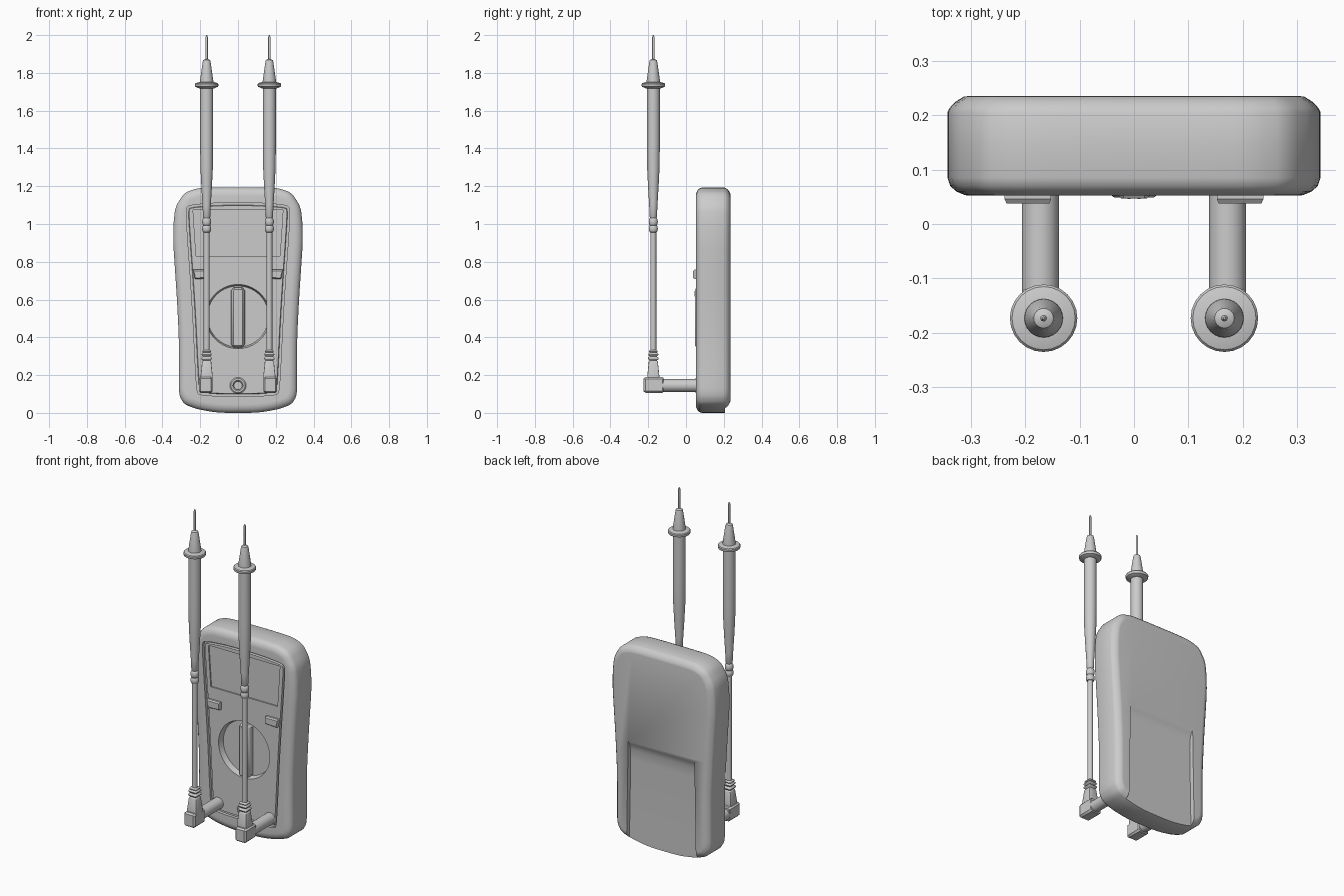
import bpy, bmesh, math
from mathutils import Vector

if "Cube" in bpy.data.objects:
    bpy.data.objects.remove(bpy.data.objects["Cube"])


def loft(name, rings):
    """Skin a list of equal-length closed rings and cap both ends."""
    bm = bmesh.new()
    vs = [[bm.verts.new(p) for p in r] for r in rings]
    n = len(rings[0])
    for a, b in zip(vs, vs[1:]):
        for i in range(n):
            j = (i + 1) % n
            bm.faces.new((a[i], a[j], b[j], b[i]))
    bm.faces.new(vs[0])
    bm.faces.new(vs[-1])
    bmesh.ops.recalc_face_normals(bm, faces=bm.faces)
    me = bpy.data.meshes.new(name)
    bm.to_mesh(me)
    bm.free()
    ob = bpy.data.objects.new(name, me)
    bpy.context.collection.objects.link(ob)
    return ob


def mirrored(half):
    """Half outline (bottom to top, x > 0) to a full closed outline."""
    return half + [(-x, z) for x, z in reversed(half)]


def chaikin(pts, times=1):
    for _ in range(times):
        out = []
        for p, q in zip(pts, pts[1:] + pts[:1]):
            out += [(.8 * p[0] + .2 * q[0], .8 * p[1] + .2 * q[1]),
                    (.2 * p[0] + .8 * q[0], .2 * p[1] + .8 * q[1])]
        pts = out
    return pts


def inset(pts, d):
    """Move a counter-clockwise outline inwards by d."""
    out = []
    for i, p in enumerate(pts):
        t = Vector(pts[(i + 1) % len(pts)]) - Vector(pts[i - 1])
        t.normalize()
        out.append((p[0] - t.y * d, p[1] + t.x * d))
    return out


def layers(name, pts, steps):
    """Stack an outline in the xz plane; steps are (inset, y)."""
    return loft(name, [[(x, y, z) for x, z in inset(pts, d)] for d, y in steps])


def circle(cx, cz, r, n=40):
    return [(cx + r * math.cos(2 * math.pi * i / n), cz + r * math.sin(2 * math.pi * i / n))
            for i in range(n)]


def upright(name, cx, cy, prof, n=24, turn=0.0):
    """Stack rings of (radius, z) around a vertical axis."""
    return loft(name, [[(cx + r * math.cos(turn + 2 * math.pi * i / n),
                         cy + r * math.sin(turn + 2 * math.pi * i / n), z)
                        for i in range(n)] for r, z in prof])


def apply_mod(ob, kind, **settings):
    m = ob.modifiers.new(kind, kind)
    for k, v in settings.items():
        setattr(m, k, v)
    bpy.context.view_layer.objects.active = ob
    bpy.ops.object.modifier_apply(modifier=m.name)


def cut(ob, cutter):
    apply_mod(ob, 'BOOLEAN', operation='DIFFERENCE', object=cutter, solver='EXACT')
    bpy.data.objects.remove(cutter)


# Case with rounded rim
case_outline = chaikin(mirrored([
    (.10, .0), (.21, .018), (.285, .045), (.313, .095), (.312, .22), (.313, .40), (.323, .60),
    (.335, .78), (.343, .90), (.342, 1.0), (.332, 1.09), (.285, 1.165), (.215, 1.19), (.12, 1.193)]), 2)
case = layers("case", case_outline, [
    (.045, .052), (.032, .053), (.016, .060), (.005, .070), (0, .085), (0, .145), (0, .205),
    (.004, .213), (.014, .224), (.03, .234), (.04, .235)])

# Front panel in a shallow well, with a groove around it
panel_outline = chaikin(mirrored([
    (.10, .088), (.195, .095), (.217, .105), (.226, .25), (.238, .50), (.252, .72), (.265, .90),
    (.275, 1.06), (.268, 1.092), (.235, 1.102), (.10, 1.112)]))
cut(case, layers("well_cutter", panel_outline, [(0, .0), (0, .10)]))
panel = layers("front_panel", panel_outline, [
    (-.003, .115), (-.003, .070), (.012, .070), (.015, .058)])

# Display recess, dial recess and centre socket hole
display = [(-.222, .83), (.222, .83), (.238, 1.075), (-.238, 1.075)]
cut(panel, layers("display_cutter", display, [(0, .03), (0, .066)]))
cut(panel, layers("dial_cutter", circle(0, .51, .168), [(-.004, .05), (.006, .092)]))
cut(panel, layers("socket_cutter", circle(0, .145, .022), [(0, .03), (0, .105)]))

# Rotary selector bar with pointer marks
bar = mirrored([(.022, .345), (.036, .362), (.036, .648), (.022, .665)])
layers("selector_knob", bar, [(0, .10), (0, .075), (.006, .054), (.012, .047)])
for s in (-1, 1):
    mark = [(s * .009 + x, z) for x, z in ((-.003, .615), (.003, .615), (.003, .645), (-.003, .645))]
    layers("pointer_mark", mark, [(0, .05), (0, .0455)])

# Centre socket collar
loft("centre_socket", [[(x, y, z) for x, z in circle(0, .145, r, 24)] for r, y in
     ((.043, .07), (.043, .054), (.037, .049), (.028, .049), (.022, .056), (.022, .09))])

# Kickstand hollow on the back
hollow = [(.27, .63), (.236, .615), (.222, .595), (.212, .56), (.208, .50),
          (.208, .10), (.206, -.03), (.27, -.03)]
cut(case, loft("stand_cutter", [[(s * (.22 + .018 * max(0, .6 - z)), y, z) for y, z in hollow]
                               for s in (-1, 1)]))

for s in (-1, 1):
    # Push buttons
    button = [(s * x, z) for x, z in ((.152, .712), (.228, .708), (.238, .758), (.152, .758))]
    if s < 0:
        button.reverse()
    layers("push_button", button, [(0, .07), (0, .046), (.007, .038)])

    # Test lead plug: pin sleeve and elbow
    loft("plug_sleeve", [[(x, y, z) for x, z in circle(s * .172, .145, r, 24)]
                         for r, y in ((.034, .10), (.034, -.13))])
    elbow = [(s * .17 + x, .148 + z) for x, z in
             ((-.026, -.042), (.026, -.042), (.036, -.032), (.036, .032),
              (.026, .042), (-.026, .042), (-.036, .032), (-.036, -.032))]
    layers("plug_elbow", elbow, [(.008, -.224), (0, -.214), (0, -.125), (.005, -.119)])

    # Square strain relief with ribs
    cx, cy = s * .166, -.173
    relief = upright("strain_relief", cx, cy, [(r * 1.414, z) for r, z in (
        (.032, .17), (.032, .195), (.024, .272), (.018, .277), (.028, .284), (.028, .292),
        (.018, .299), (.027, .306), (.027, .313), (.018, .319), (.025, .324), (.020, .332))],
        4, math.pi / 4)
    apply_mod(relief, 'BEVEL', width=.004, segments=2, limit_method='ANGLE')

    # Cable and its two beads
    upright("cable", cx, cy, [(.0155, .31), (.0155, 1.04)], 16)
    for z0, h in ((.975, .020), (1.012, .022)):
        upright("cable_bead", cx, cy, [
            (.014 + .010 * math.cos(a), z0 + h * math.sin(a))
            for a in [math.radians(d) for d in range(-90, 91, 30)]], 20)

    # Probe handle, finger guard, nose and metal tip
    upright("probe_handle", cx, cy, [
        (.014, 1.028), (.019, 1.036), (.022, 1.10), (.028, 1.20), (.033, 1.30),
        (.0345, 1.42), (.0345, 1.73)])
    upright("finger_guard", cx, cy, [
        (.040, 1.718), (.060, 1.727), (.062, 1.733), (.062, 1.741), (.058, 1.746), (.036, 1.752)])
    upright("probe_nose", cx, cy, [
        (.036, 1.74), (.035, 1.76), (.021, 1.858), (.018, 1.868), (.006, 1.874)])
    upright("probe_tip", cx, cy, [(.006, 1.86), (.006, 1.99), (.002, 2.0)], 12)

# Smooth shading with sharp creases kept
for ob in bpy.context.scene.objects:
    ob.select_set(True)
bpy.context.view_layer.objects.active = case
bpy.ops.object.shade_smooth_by_angle(angle=math.radians(35))
